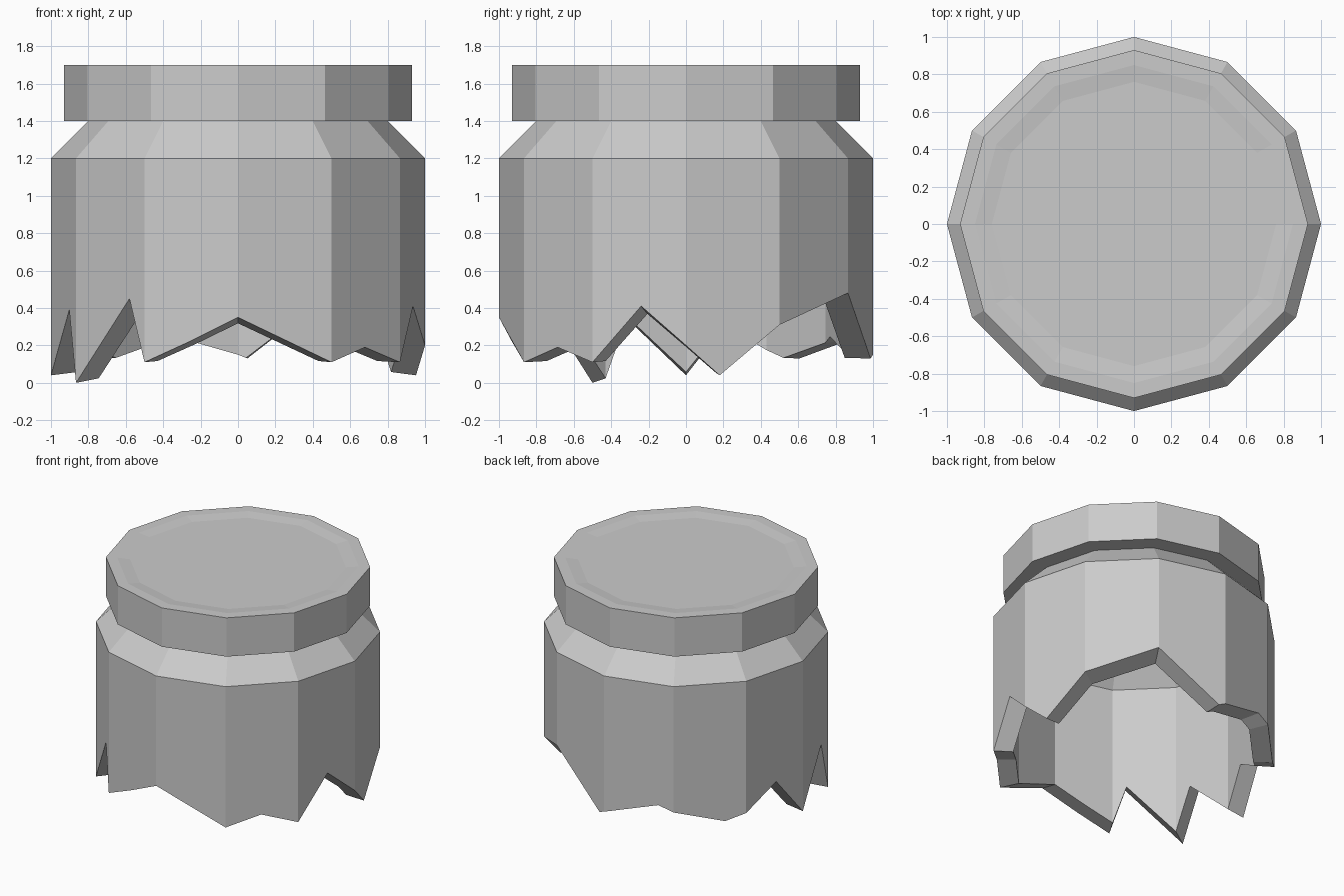
import bpy, bmesh, math

if "Cube" in bpy.data.objects:
    bpy.data.objects.remove(bpy.data.objects["Cube"])

SIDES = 12

# Broken rim: (position around the jar in 30-degree sides, height)
RIM = [(0, .20), (.36, .04), (1, .31), (2, .48), (2.9, .13), (3, .15),
       (3.78, .265), (4, .226), (4.71, .13), (5, .18), (5.53, .342),
       (6, .04), (6.73, .39), (7, 0), (7.78, .45), (8, .11), (8.48, .22),
       (9, .35), (10, .11), (10.49, .19), (11, .11), (11.52, .41)]


def on_ring(u, r, z):
    """Point on a straight-sided 12-gon of radius r."""
    i, f = int(u), u - int(u)
    a, b = (math.radians(30 * k) for k in (i, i + 1))
    return (r * ((1 - f) * math.cos(a) + f * math.cos(b)),
            r * ((1 - f) * math.sin(a) + f * math.sin(b)), z)


def build(name, rings, closed=False, caps=False):
    """Skin a stack of point rings with quads."""
    bm = bmesh.new()
    loops = [[bm.verts.new(p) for p in ring] for ring in rings]
    pairs = list(zip(loops, loops[1:]))
    if closed:
        pairs.append((loops[-1], loops[0]))
    for lo, hi in pairs:
        n = len(lo)
        for i in range(n):
            j = (i + 1) % n
            bm.faces.new((lo[i], lo[j], hi[j], hi[i]))
    if caps:
        bm.faces.new(loops[0][::-1])
        bm.faces.new(loops[-1])
    bmesh.ops.recalc_face_normals(bm, faces=bm.faces)
    mesh = bpy.data.meshes.new(name)
    bm.to_mesh(mesh)
    bm.free()
    obj = bpy.data.objects.new(name, mesh)
    bpy.context.collection.objects.link(obj)
    return obj


# Jar wall: outer skin up to the neck, then inner skin back to the broken rim
def level(r, z):
    return [on_ring(u, r, z) for u, _ in RIM]


outer_rim = [on_ring(u, 1, z) for u, z in RIM]
inner_rim = [on_ring(u, .86, .15 + .84 * (z - .15)) for u, z in RIM]
build("broken_jar", [outer_rim, level(1, 1.2), level(.8, 1.4),
                     level(.68, 1.4), level(.86, 1.19), inner_rim], closed=True)

# Lid with a very shallow dish in the top
LID = [(.93, 1.4), (.93, 1.7), (.85, 1.7), (.76, 1.69)]
build("lid", [[on_ring(k, r, z) for k in range(SIDES)] for r, z in LID], caps=True)
